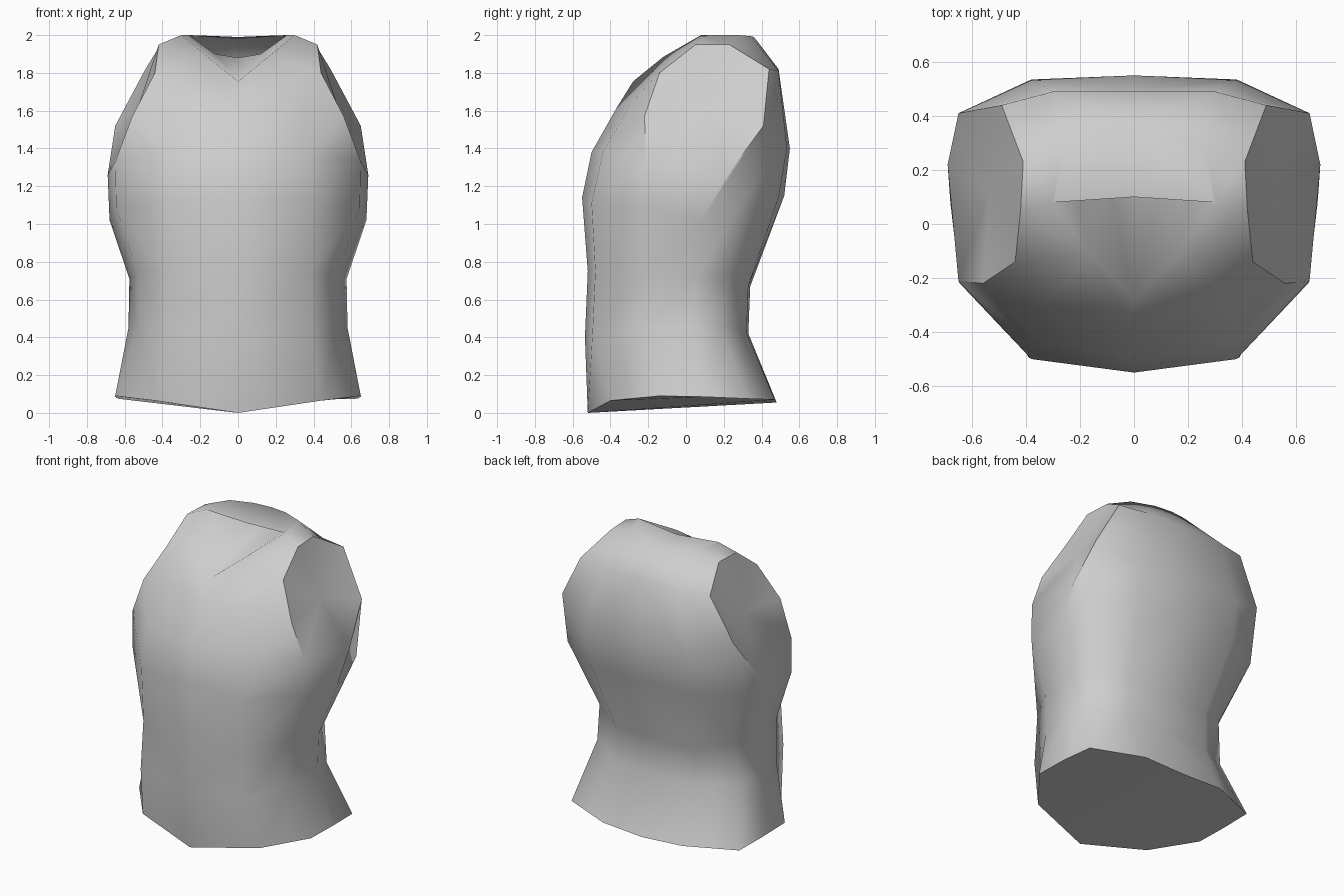
import bpy, bmesh

if "Cube" in bpy.data.objects:
    bpy.data.objects.remove(bpy.data.objects["Cube"])

# Right half of each body loop, running front centre -> side -> back centre
LOOPS = [
    # hem
    [(0, -.52, 0), (.44, -.4, .065), (.65, -.14, .09), (.65, .1, .085),
     (.635, .33, .075), (.3, .47, .07), (0, .48, .055)],
    # hips
    [(0, -.535, .4), (.39, -.495, .42), (.53, -.22, .45), (.58, .03, .45),
     (.545, .18, .46), (.3, .32, .42), (0, .33, .42)],
    # waist
    [(0, -.52, .75), (.38, -.48, .75), (.53, -.22, .74), (.575, .05, .71),
     (.5, .22, .73), (.3, .33, .67), (0, .34, .67)],
    # ribs
    [(0, -.55, 1.14), (.38, -.5, 1.11), (.645, -.22, 1.09), (.68, .08, 1.02),
     (.665, .33, 1.16), (.38, .49, 1.14), (0, .52, 1.15)],
    # chest
    [(0, -.5, 1.38), (.37, -.44, 1.38), (.65, -.21, 1.33), (.69, .22, 1.26),
     (.65, .41, 1.52), (.38, .535, 1.4), (0, .55, 1.4)],
]
# Collar bone and shoulder blade line, split by the arm opening
UPPER_FRONT = [(0, -.37, 1.61), (.33, -.29, 1.64), (.56, -.22, 1.57)]
UPPER_BACK = [(.49, .44, 1.82), (.3, .49, 1.81), (0, .49, 1.82)]
ARM_TOP = [(.44, -.14, 1.8), (.42, .05, 1.95), (.41, .23, 1.95)]
NECK = [(0, -.28, 1.755), (.16, -.12, 1.885), (.3, .08, 2.0),
        (.26, .28, 2.0), (.12, .34, 1.995), (0, .36, 1.99)]
# Back end of the sunken throat, and middle of the nape cover
THROAT = [(.12, .33, 1.9), (0, .34, 1.88), (0, .1, 1.98)]

bm = bmesh.new()


def points(coords):
    return [bm.verts.new(c) for c in coords]


def face(*verts):
    return bm.faces.new(verts)


loops = [points(l) for l in LOOPS]
uf, ub, arm, neck, throat = map(
    points, (UPPER_FRONT, UPPER_BACK, ARM_TOP, NECK, THROAT))

# Trunk walls
for lo, hi in zip(loops, loops[1:]):
    for j in range(6):
        face(lo[j], lo[j + 1], hi[j + 1], hi[j])

# Upper chest and upper back
chest = loops[-1]
for j in range(2):
    face(chest[j], chest[j + 1], uf[j + 1], uf[j])
    face(chest[j + 4], chest[j + 5], ub[j + 1], ub[j])

# Shoulder between neckline and arm opening
face(uf[0], uf[1], neck[1], neck[0])
face(uf[1], uf[2], arm[0], neck[1])
face(neck[1], arm[0], arm[1], neck[2])
face(neck[2], arm[1], arm[2], neck[3])
face(arm[2], ub[0], ub[1], neck[3])
face(ub[1], neck[4], neck[3])
face(ub[1], ub[2], neck[5], neck[4])

# Sunken throat, and the cover reaching over it from the nape
face(neck[0], neck[1], throat[0], throat[1])
face(neck[1], neck[2], neck[3], throat[0])
face(throat[2], neck[2], neck[3], neck[4], neck[5])

# Shallow arm socket, fanned from its middle
rim = chest[2:5] + [ub[0]] + arm[::-1] + [uf[2]]
middle = bm.verts.new((.535, .12, 1.6))
for a, b in zip(rim, rim[1:] + rim[:1]):
    face(a, b, middle)

# Flat underside
face(*reversed(loops[0]))

# Smooth skin with hard edges at the hem and the arm socket
for f in bm.faces:
    f.smooth = True
for path in (loops[0], rim[1:] + rim[:1]):
    for a, b in zip(path, path[1:]):
        bm.edges.get((a, b)).smooth = False

mesh = bpy.data.meshes.new("torso")
bm.to_mesh(mesh)
bm.free()
torso = bpy.data.objects.new("torso", mesh)
bpy.context.collection.objects.link(torso)

# Mirror to the left side
mirror = torso.modifiers.new("mirror", 'MIRROR')
mirror.use_axis[0] = True
mirror.use_clip = True
mirror.merge_threshold = 0.001

grey = bpy.data.materials.new("light grey")
grey.diffuse_color = (.62, .62, .62, 1)
grey.use_nodes = True
grey.node_tree.nodes["Principled BSDF"].inputs["Base Color"].default_value = grey.diffuse_color
mesh.materials.append(grey)
